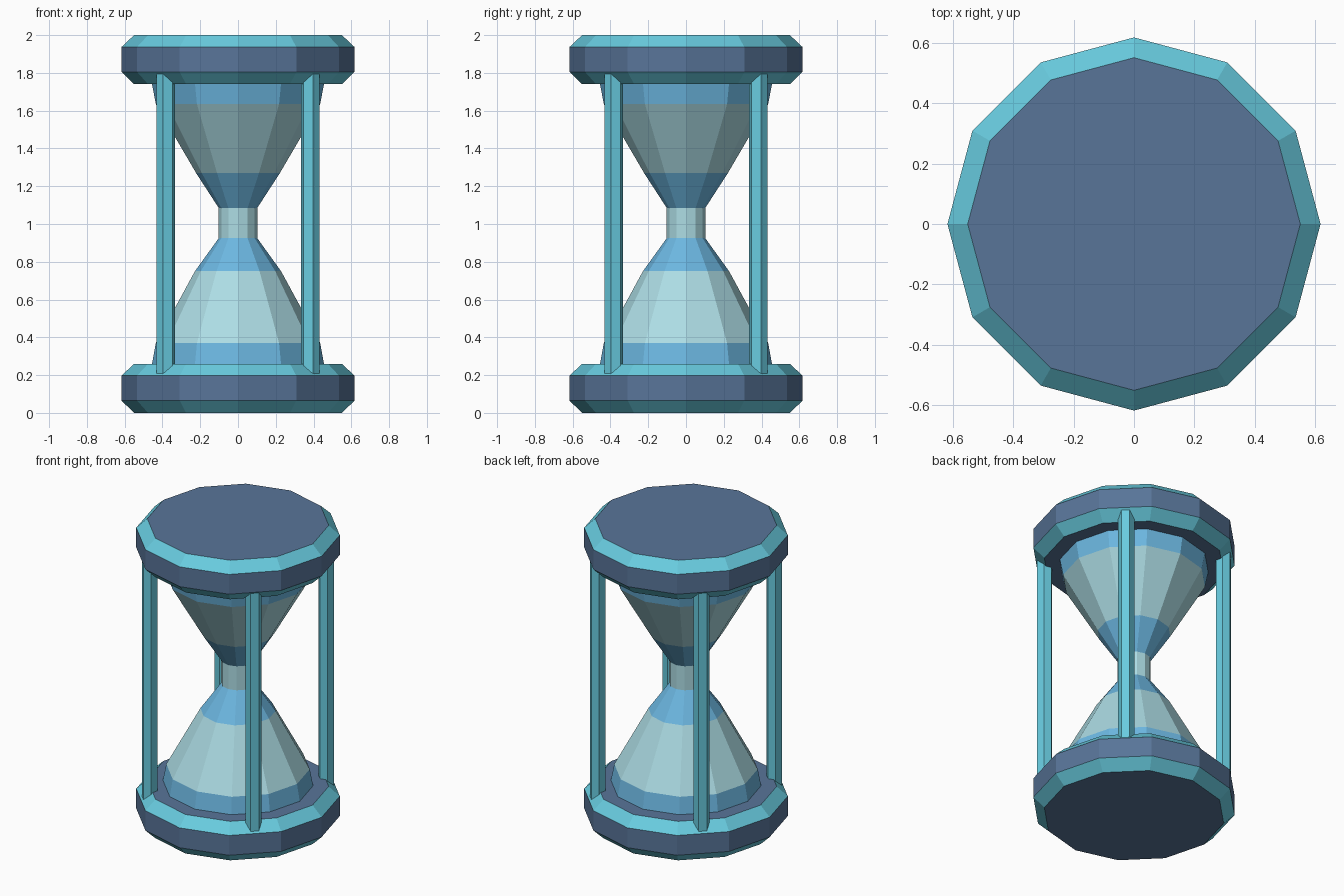
import bpy, bmesh, math

cube = bpy.data.objects.get("Cube")
if cube:
    bpy.data.objects.remove(cube, do_unlink=True)


def material(name, rgb):
    """Flat colour from 0-255 sRGB, stored as linear."""
    linear = [((c / 255 + 0.055) / 1.055) ** 2.4 for c in rgb] + [1.0]
    mat = bpy.data.materials.new(name)
    mat.use_nodes = True
    mat.diffuse_color = linear
    bsdf = next(n for n in mat.node_tree.nodes if n.type == 'BSDF_PRINCIPLED')
    bsdf.inputs["Base Color"].default_value = linear
    return mat


slate = material("slate_blue", (88, 117, 153))
teal = material("teal_trim", (104, 203, 223))
glass = material("pale_glass", (172, 220, 228))
sand = material("blue_sand", (108, 183, 225))


def lathe(name, profile, sides, mats, rule, turn=0.0, location=(0, 0, 0)):
    """Closed solid from (radius, height) rings; rule picks each face's material."""
    bm = bmesh.new()
    rings = []
    for r, z in profile:
        angles = [turn + math.tau * i / sides for i in range(sides)]
        rings.append([bm.verts.new((r * math.cos(a), r * math.sin(a), z)) for a in angles])
    for low, high in zip(rings, rings[1:]):
        for i in range(sides):
            j = (i + 1) % sides
            bm.faces.new((low[i], low[j], high[j], high[i]))
    bm.faces.new(rings[0][::-1])
    bm.faces.new(rings[-1])
    bm.normal_update()
    for face in bm.faces:
        face.material_index = rule(face)
    mesh = bpy.data.meshes.new(name)
    bm.to_mesh(mesh)
    bm.free()
    for mat in mats:
        mesh.materials.append(mat)
    obj = bpy.data.objects.new(name, mesh)
    obj.location = location
    bpy.context.collection.objects.link(obj)
    return obj


# End caps: slate discs with teal chamfers
cap_profile = [(0.55, 0), (0.617, 0.065), (0.617, 0.197), (0.55, 0.26)]
for name, z in (("bottom_cap", 0), ("top_cap", 1.74)):
    lathe(name, cap_profile, 12, [slate, teal],
          lambda f: int(0.3 < abs(f.normal.z) < 0.95), location=(0, 0, z))


# Glass body with sand bands at the ends and beside the neck
def glass_band(face):
    z = face.calc_center_median().z
    at_end = z < 0.37 or z > 1.635
    beside_neck = 0.75 < z < 0.925 or 1.085 < z < 1.27
    return int(at_end or beside_neck)


body_profile = [(0.457, 0.25), (0.435, 0.37), (0.228, 0.75), (0.102, 0.925),
                (0.102, 1.085), (0.222, 1.27), (0.435, 1.635), (0.457, 1.75)]
lathe("glass_body", body_profile, 12, [glass, sand], glass_band)

# Four six-sided posts set into the caps on the diagonals
for side, sx in (("right", -1), ("left", 1)):
    for end, sy in (("front", -1), ("back", 1)):
        outward = math.atan2(sy, sx)
        lathe(f"{end}_{side}_post", [(0.05, 0.15), (0.05, 1.85)], 6, [teal],
              lambda f: 0, turn=outward + math.pi / 6,
              location=(0.383 * sx, 0.383 * sy, 0))
